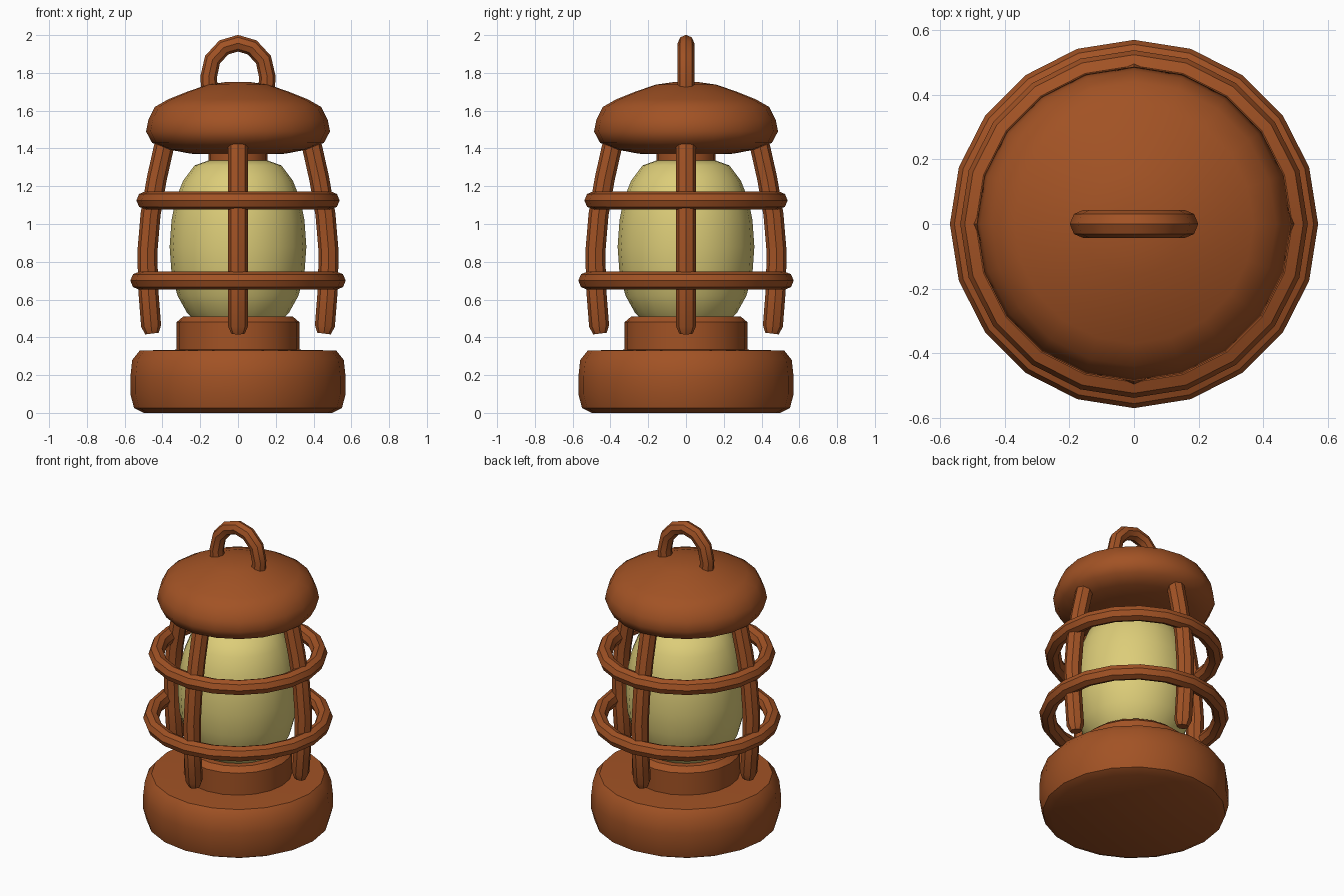
import bpy
import bmesh
import math
from mathutils import Matrix, Vector

if "Cube" in bpy.data.objects:
    bpy.data.objects.remove(bpy.data.objects["Cube"])


def material(name, rgb):
    m = bpy.data.materials.new(name)
    m.diffuse_color = (*rgb, 1)
    m.use_nodes = True
    m.node_tree.nodes["Principled BSDF"].inputs["Base Color"].default_value = m.diffuse_color
    return m


RUST = material("rust brown", (0.36, 0.085, 0.018))
GLASS = material("pale yellow", (0.72, 0.61, 0.19))


def finish(name, bm, mat, angle=40):
    bmesh.ops.recalc_face_normals(bm, faces=bm.faces)
    mesh = bpy.data.meshes.new(name)
    bm.to_mesh(mesh)
    bm.free()
    mesh.materials.append(mat)
    ob = bpy.data.objects.new(name, mesh)
    bpy.context.collection.objects.link(ob)
    bpy.ops.object.select_all(action='DESELECT')
    ob.select_set(True)
    bpy.context.view_layer.objects.active = ob
    bpy.ops.object.shade_smooth_by_angle(angle=math.radians(angle))
    return ob


def lathe(name, profile, mat, sides=20):
    """Turn an (r, z) profile about the z axis and close both ends."""
    bm = bmesh.new()
    rings = [[bm.verts.new((r * math.cos(2 * math.pi * i / sides),
                            r * math.sin(2 * math.pi * i / sides), z))
              for i in range(sides)] for r, z in profile]
    for a, b in zip(rings, rings[1:]):
        for i in range(sides):
            j = (i + 1) % sides
            bm.faces.new((a[i], a[j], b[j], b[i]))
    bm.faces.new(rings[0])
    bm.faces.new(rings[-1])
    return finish(name, bm, mat)


def tube(name, path, radii, mat, turn=0.0, sides=8):
    """Sweep a round section along an (x, z) path, then turn it about z."""
    pts = [Vector((x, 0, z)) for x, z in path]
    side = Vector((0, 1, 0))
    bm = bmesh.new()
    rings = []
    for i, p in enumerate(pts):
        d = (pts[min(i + 1, len(pts) - 1)] - pts[max(i - 1, 0)]).normalized()
        n = d.cross(side)
        rings.append([bm.verts.new(p + radii[i] * (
            n * math.cos(2 * math.pi * k / sides) + side * math.sin(2 * math.pi * k / sides)))
            for k in range(sides)])
    for a, b in zip(rings, rings[1:]):
        for k in range(sides):
            m = (k + 1) % sides
            bm.faces.new((a[k], a[m], b[m], b[k]))
    bm.faces.new(rings[0])
    bm.faces.new(rings[-1])
    bmesh.ops.rotate(bm, verts=bm.verts, matrix=Matrix.Rotation(turn, 3, 'Z'))
    return finish(name, bm, mat)


def hoop(name, radius, z, thick, mat, sides=20, section=8):
    bm = bmesh.new()
    grid = []
    for i in range(sides):
        a = 2 * math.pi * i / sides
        grid.append([])
        for k in range(section):
            b = 2 * math.pi * k / section
            r = radius + thick * math.cos(b)
            grid[-1].append(bm.verts.new((r * math.cos(a), r * math.sin(a),
                                          z + thick * math.sin(b))))
    for i in range(sides):
        for k in range(section):
            i2, k2 = (i + 1) % sides, (k + 1) % section
            bm.faces.new((grid[i][k], grid[i2][k], grid[i2][k2], grid[i][k2]))
    return finish(name, bm, mat)


# Base and burner collar
lathe("base", [(0.50, 0), (0.55, 0.025), (0.57, 0.10), (0.57, 0.19),
               (0.56, 0.28), (0.52, 0.33), (0.30, 0.335)], RUST)
lathe("collar", [(0.325, 0.32), (0.325, 0.48), (0.29, 0.51)], RUST)

# Glass globe and the neck above it
lathe("globe", [(0.22, 0.48), (0.27, 0.53), (0.32, 0.62), (0.352, 0.74),
                (0.362, 0.88), (0.352, 1.02), (0.33, 1.13), (0.29, 1.23),
                (0.23, 1.31), (0.16, 1.335)], GLASS)
lathe("neck", [(0.155, 1.31), (0.155, 1.42)], RUST)

# Domed cap
lathe("cap", [(0.12, 1.37), (0.25, 1.372), (0.37, 1.395), (0.455, 1.43),
              (0.487, 1.49), (0.475, 1.55), (0.44, 1.62), (0.37, 1.66),
              (0.27, 1.70), (0.16, 1.738), (0.06, 1.752)], RUST)

# Carrying loop
loop = [(-0.15, 1.68), (-0.155, 1.78), (-0.135, 1.87), (-0.075, 1.935), (0, 1.957),
        (0.075, 1.935), (0.135, 1.87), (0.155, 1.78), (0.15, 1.68)]
tube("handle", loop, [0.044] * len(loop), RUST)

# Four cage bars
bar = [(0.455, 0.42), (0.46, 0.46), (0.475, 0.65), (0.48, 0.85), (0.463, 1.05),
       (0.43, 1.24), (0.385, 1.44)]
for i, side in enumerate(("right", "back", "left", "front")):
    tube(side + "_bar", bar, [0.036] + [0.053] * 6, RUST, i * math.pi / 2)

# Cage hoops
hoop("lower_hoop", 0.522, 0.70, 0.048, RUST)
hoop("upper_hoop", 0.49, 1.125, 0.048, RUST)
